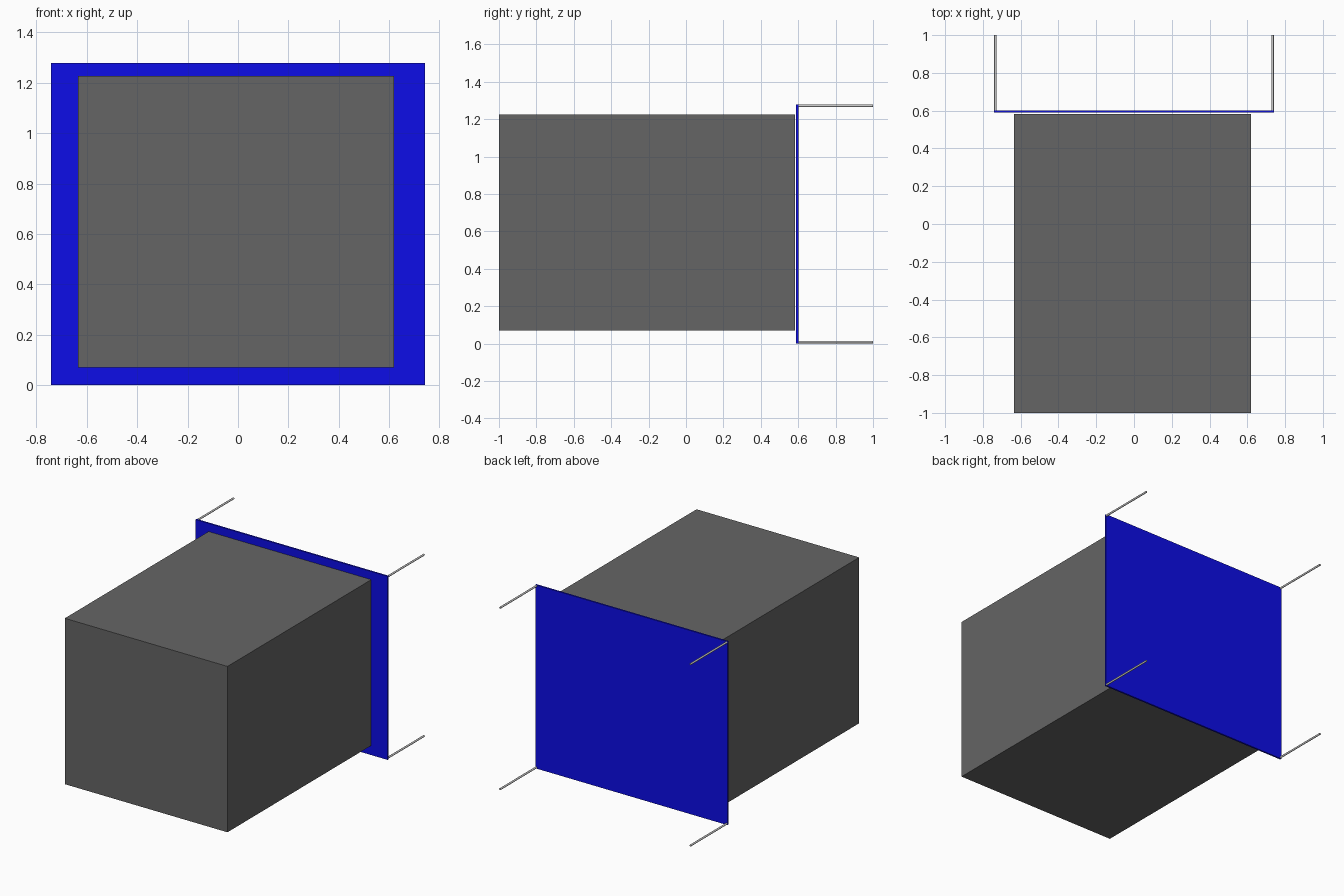
import bpy
from math import radians

if "Cube" in bpy.data.objects:
    bpy.data.objects.remove(bpy.data.objects["Cube"])


def material(name, rgb):
    mat = bpy.data.materials.new(name)
    mat.diffuse_color = (*rgb, 1)
    mat.use_nodes = True
    mat.node_tree.nodes["Principled BSDF"].inputs["Base Color"].default_value = mat.diffuse_color
    return mat


def box(name, lo, hi, mat):
    centre = [(a + b) / 2 for a, b in zip(lo, hi)]
    bpy.ops.mesh.primitive_cube_add(size=1, location=centre)
    ob = bpy.context.object
    ob.name = name
    ob.scale = [b - a for a, b in zip(lo, hi)]
    bpy.ops.object.transform_apply(location=False, rotation=False, scale=True)
    ob.data.materials.append(mat)
    return ob


def rod(name, x, z, y0, y1, radius):
    bpy.ops.mesh.primitive_cylinder_add(
        vertices=16, radius=radius, depth=y1 - y0,
        location=(x, (y0 + y1) / 2, z), rotation=(radians(90), 0, 0))
    bpy.context.object.name = name
    bpy.ops.object.shade_smooth_by_angle()


# Main body
box("body", (-0.635, -1.0, 0.07), (0.619, 0.583, 1.226),
    material("dark_grey", (0.13, 0.13, 0.13)))

# Thin panel behind the body
box("back_panel", (-0.741, 0.589, 0.0), (0.741, 0.601, 1.279),
    material("blue", (0.004, 0.004, 0.8)))

# Support rods at the panel corners
for side, x in (("left", -0.734), ("right", 0.734)):
    for level, z in (("lower", 0.008), ("upper", 1.272)):
        rod(f"{level}_{side}_rod", x, z, 0.595, 1.0, 0.0065)
